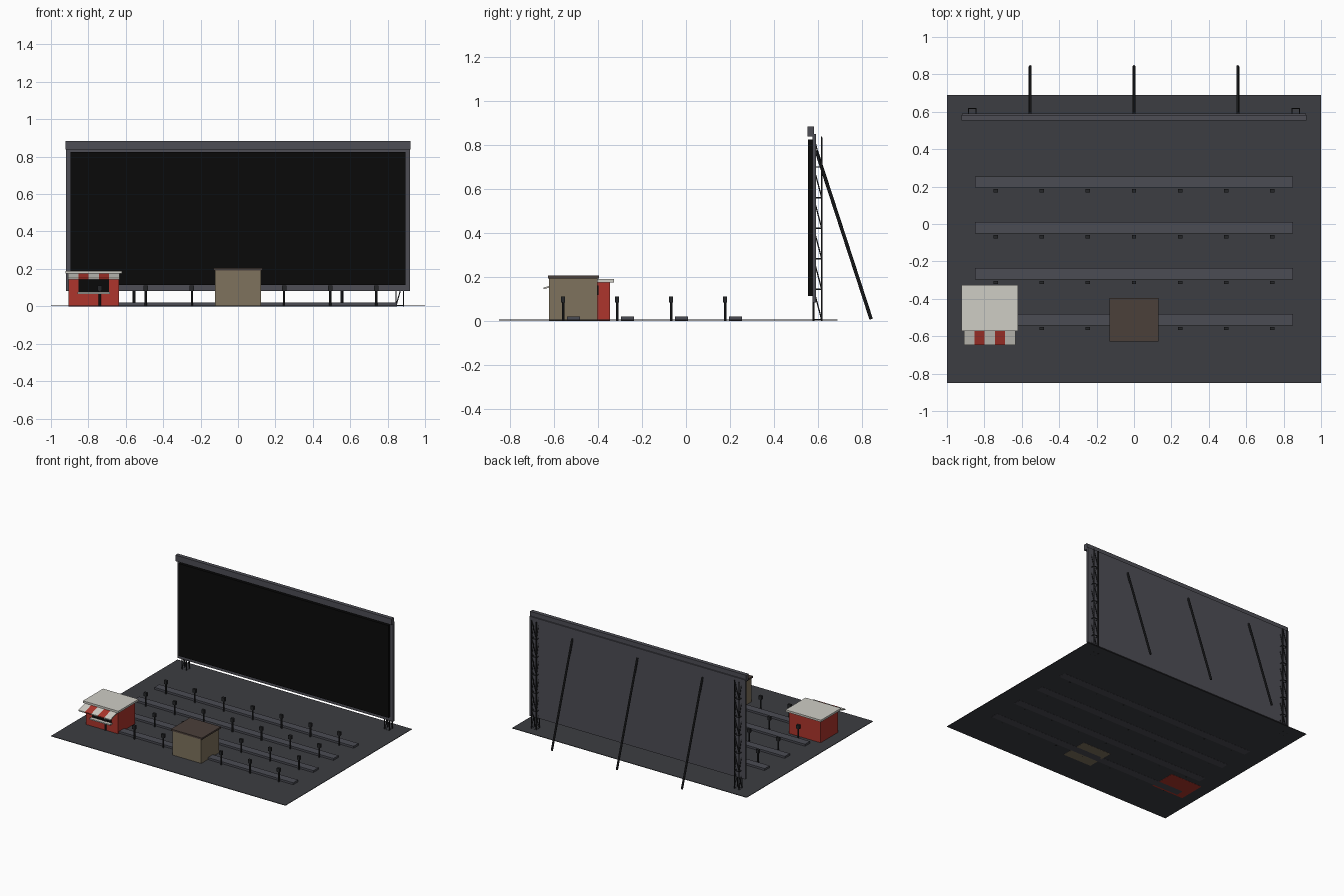
import bpy, bmesh
from mathutils import Vector

if "Cube" in bpy.data.objects:
    bpy.data.objects.remove(bpy.data.objects["Cube"])


def mat(name, r, g, b):
    m = bpy.data.materials.new(name)
    m.diffuse_color = (r, g, b, 1)
    m.use_nodes = True
    m.node_tree.nodes["Principled BSDF"].inputs["Base Color"].default_value = m.diffuse_color
    return m


ASPHALT = mat("asphalt", 0.045, 0.047, 0.054)
STEEL = mat("dark_steel", 0.018, 0.019, 0.021)
FRAME = mat("frame_grey", 0.075, 0.075, 0.09)
CURB = mat("curb_grey", 0.07, 0.072, 0.088)
BLACK = mat("screen_black", 0.003, 0.003, 0.003)
TAN = mat("tan_wall", 0.21, 0.17, 0.11)
BROWN = mat("brown_roof", 0.07, 0.05, 0.042)
RED = mat("red_paint", 0.42, 0.035, 0.025)
CREAM = mat("cream", 0.62, 0.61, 0.56)


def finish(name, bm, m):
    bmesh.ops.recalc_face_normals(bm, faces=bm.faces)
    me = bpy.data.meshes.new(name)
    bm.to_mesh(me)
    bm.free()
    me.materials.append(m)
    ob = bpy.data.objects.new(name, me)
    bpy.context.collection.objects.link(ob)
    return ob


def add_box(bm, x, y, z):
    vs = bmesh.ops.create_cube(bm, size=1)["verts"]
    for v in vs:
        v.co = [(a + b) / 2 + c * (b - a) for c, (a, b) in zip(v.co, (x, y, z))]


def box(name, x, y, z, m):
    bm = bmesh.new()
    add_box(bm, x, y, z)
    return finish(name, bm, m)


def add_rod(bm, a, b, r, sides=6):
    a, b = Vector(a), Vector(b)
    d = b - a
    vs = bmesh.ops.create_cone(bm, cap_ends=True, segments=sides, radius1=r,
                               radius2=r, depth=d.length)["verts"]
    q = d.to_track_quat("Z", "Y")
    for v in vs:
        v.co = q @ v.co + (a + b) / 2


# Parking lot
box("ground", (-1, 1), (-0.85, 0.69), (0.001, 0.005), ASPHALT)

# Screen, backing panel and top beam
box("screen_backing", (-0.92, 0.92), (0.576, 0.592), (0.083, 0.85), FRAME)
box("screen_face", (-0.895, 0.895), (0.555, 0.577), (0.113, 0.825), BLACK)
box("top_beam", (-0.922, 0.922), (0.553, 0.583), (0.838, 0.884), FRAME)

# Lattice towers at both ends
for side, cx in (("left", -0.865), ("right", 0.865)):
    bm = bmesh.new()
    x0, x1, y0, y1 = cx - 0.02, cx + 0.02, 0.58, 0.617
    corners = [(x0, y0), (x1, y0), (x1, y1), (x0, y1)]
    step = 0.139
    for i in range(4):
        a, b = corners[i], corners[(i + 1) % 4]
        if i in (1, 2):
            lo, hi = b, a
        else:
            lo, hi = a, b
        add_rod(bm, (*a, 0), (*a, step * 6), 0.004)
        for k in range(6):
            z = step * k + 0.004
            add_rod(bm, (*a, z), (*b, z), 0.003)
            add_rod(bm, (*lo, z), (*hi, z + step), 0.0028)
    finish(side + "_lattice_tower", bm, STEEL)

# Raking braces behind the screen
for i, x in enumerate((-0.555, 0, 0.555)):
    bm = bmesh.new()
    add_rod(bm, (x, 0.592, 0.775), (x, 0.842, 0.007), 0.008, 8)
    finish(f"rear_brace_{i + 1}", bm, STEEL)

# Parking rows: curb ramp plus seven speaker posts each
for r in range(4):
    y = 0.225 - 0.2455 * r
    box(f"curb_{r + 1}", (-0.85, 0.85), (y - 0.03, y + 0.03), (0, 0.02), CURB)
    bm = bmesh.new()
    py = y - 0.046
    for k in range(-3, 4):
        x = k * 0.2465
        add_rod(bm, (x, py, 0), (x, py, 0.095), 0.006, 8)
        add_box(bm, (x - 0.012, x + 0.012), (py - 0.01, py + 0.008), (0.083, 0.111))
    finish(f"speaker_posts_{r + 1}", bm, STEEL)

# Projection booth
box("projection_booth", (-0.122, 0.122), (-0.622, -0.403), (0, 0.194), TAN)
box("projection_roof", (-0.132, 0.132), (-0.628, -0.396), (0.192, 0.205), BROWN)
box("projection_port", (-0.035, 0.035), (-0.405, -0.399), (0.118, 0.16), BLACK)

# Snack stand
box("stand_walls", (-0.907, -0.635), (-0.555, -0.345), (0, 0.177), RED)
box("stand_roof", (-0.922, -0.62), (-0.572, -0.327), (0.175, 0.19), CREAM)
box("serving_window", (-0.852, -0.69), (-0.559, -0.553), (0.076, 0.142), BLACK)
box("serving_counter", (-0.858, -0.684), (-0.585, -0.555), (0.067, 0.076), CREAM)

# Striped sloping awning
profile = [(-0.555, 0.178), (-0.648, 0.151), (-0.648, 0.143), (-0.555, 0.17)]
w = 0.274 / 5
for i in range(5):
    bm = bmesh.new()
    x = -0.908 + i * w
    f = bm.faces.new([bm.verts.new((x, y, z)) for y, z in profile])
    ext = bmesh.ops.extrude_face_region(bm, geom=[f], use_keep_orig=True)
    for v in ext["geom"]:
        if isinstance(v, bmesh.types.BMVert):
            v.co.x += w
    finish(f"awning_stripe_{i + 1}", bm, RED if i % 2 else CREAM)
